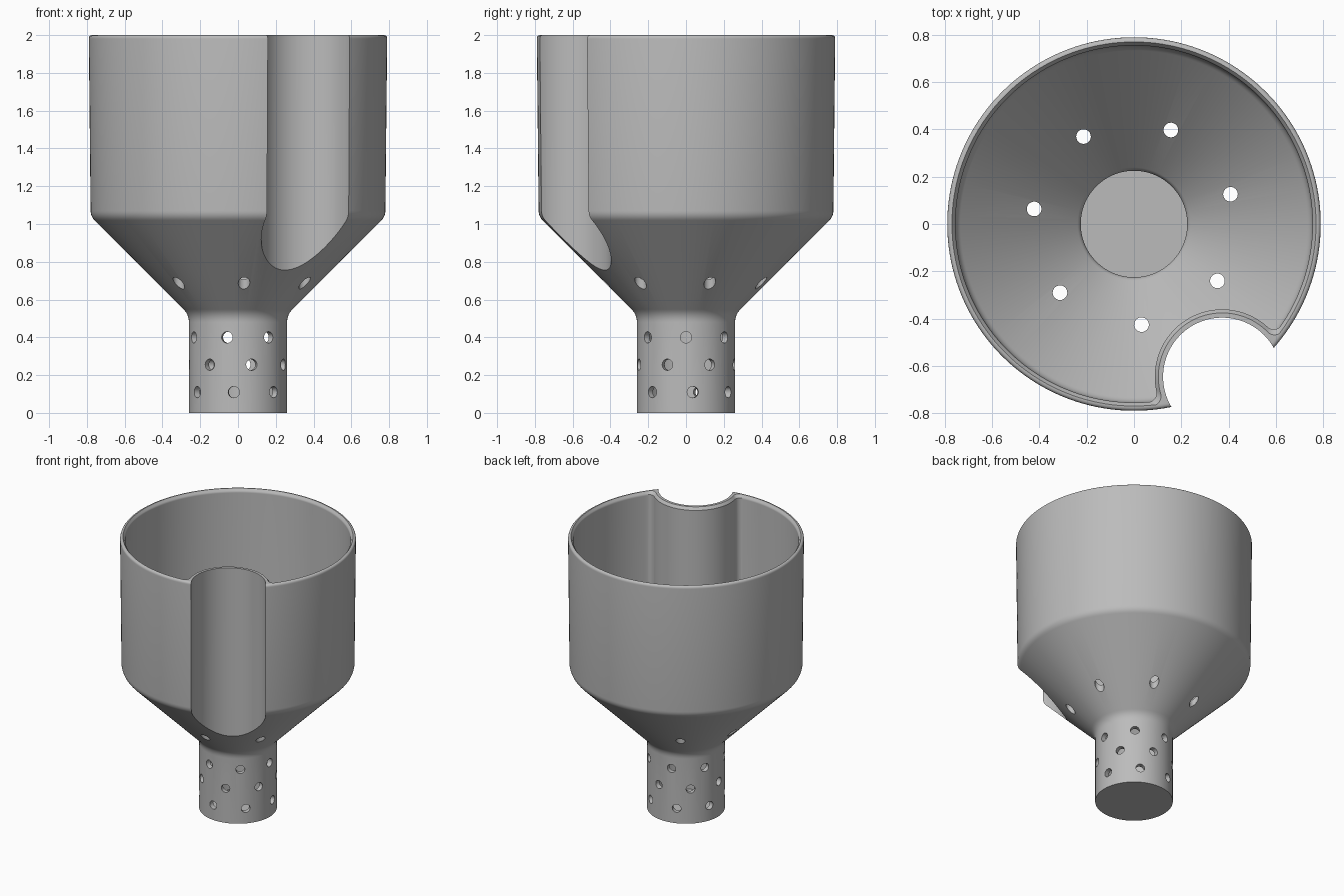
import bpy, bmesh, math
from mathutils import Matrix, Vector

if "Cube" in bpy.data.objects:
    bpy.data.objects.remove(bpy.data.objects["Cube"], do_unlink=True)

GROOVE_ANGLE = math.radians(-60)
GROOVE_DIST = 0.746
HOLES = 7
TURN = 2 * math.pi / HOLES


def new_object(name, bm):
    bmesh.ops.recalc_face_normals(bm, faces=bm.faces)
    mesh = bpy.data.meshes.new(name)
    bm.to_mesh(mesh)
    bm.free()
    obj = bpy.data.objects.new(name, mesh)
    bpy.context.collection.objects.link(obj)
    return obj


def loft(name, rings):
    """Skin a stack of equal rings and cap both ends."""
    bm = bmesh.new()
    loops = [[bm.verts.new(p) for p in ring] for ring in rings]
    for low, high in zip(loops, loops[1:]):
        for i in range(len(low)):
            bm.faces.new((low[i - 1], low[i], high[i], high[i - 1]))
    bm.faces.new(loops[0])
    bm.faces.new(loops[-1])
    return new_object(name, bm)


def rounded(points, steps=6):
    """Replace each (radius, height, cut) corner by a small curve."""
    result = []
    for i, (r, z, cut) in enumerate(points):
        p = Vector((r, z))
        if not cut:
            result.append(p)
            continue
        a = p + (Vector(points[i - 1][:2]) - p).normalized() * cut
        b = p + (Vector(points[i + 1][:2]) - p).normalized() * cut
        for k in range(steps + 1):
            t = k / steps
            result.append(a * (1 - t) ** 2 + p * 2 * t * (1 - t) + b * t * t)
    return result


def lathe(name, points, sides=160):
    return loft(name, [[(r * math.cos(2 * math.pi * i / sides),
                         r * math.sin(2 * math.pi * i / sides), z)
                        for i in range(sides)] for r, z in rounded(points)])


def arc(centre, radius, start, end, steps):
    return [centre + radius * Vector((math.cos(a), math.sin(a)))
            for a in (start + (end - start) * k / steps for k in range(steps + 1))]


def groove_wall_ring(z, wall, bowl, fillet=0.04):
    """Plan of the groove wall, flaring smoothly into the bowl wall."""
    c = Vector((GROOVE_DIST, 0))
    a, b = bowl - fillet, wall + fillet
    x = (a * a - b * b + c.x ** 2) / (2 * c.x)
    f = Vector((x, math.sqrt(a * a - x * x)))
    to_f = math.atan2(f.y, f.x - c.x)
    flare = arc(f, fillet, math.atan2(f.y, f.x), to_f - math.pi, 8)
    back = arc(c, wall, to_f, 2 * math.pi - to_f, 48)[1:-1]
    mirrored = [Vector((p.x, -p.y)) for p in reversed(flare)]
    plan = flare + back + mirrored + [Vector((1, -0.4)), Vector((1, 0.4))]
    turn = Matrix.Rotation(GROOVE_ANGLE, 3, 'Z')
    return [turn @ Vector((p.x, p.y, z)) for p in plan]


def add_cylinder(bm, radius, depth, matrix, sides=24):
    bmesh.ops.create_cone(bm, cap_ends=True, segments=sides, radius1=radius,
                          radius2=radius, depth=depth, matrix=matrix)


def cut(target, cutter):
    mod = target.modifiers.new("cut", 'BOOLEAN')
    mod.operation, mod.solver, mod.object = 'DIFFERENCE', 'EXACT', cutter
    bpy.ops.object.select_all(action='DESELECT')
    bpy.context.view_layer.objects.active = target
    target.select_set(True)
    bpy.ops.object.modifier_apply(modifier=mod.name)
    bpy.data.objects.remove(cutter, do_unlink=True)


# Outer body: neck, cone and bowl
funnel = lathe("funnel", [(0.26, 0, 0), (0.26, 0.52, 0.04), (0.78, 1.04, 0.03),
                          (0.79, 2, 0.02), (0.7, 2, 0)])

# Vertical groove down the side of the bowl
bm = bmesh.new()
add_cylinder(bm, 0.25, 2.4, Matrix.Rotation(GROOVE_ANGLE, 4, 'Z')
             @ Matrix.Translation((GROOVE_DIST, 0, 1.1)), 96)
cut(funnel, new_object("groove_cutter", bm))

# Hollow inside, leaving a wall around the groove
cavity = lathe("cavity", [(0.225, 0.03, 0), (0.225, 0.535, 0.02),
                          (0.755, 1.065, 0.03), (0.755, 1.98, 0.008),
                          (0.77, 2, 0), (0.775, 2.02, 0)])
cut(cavity, loft("groove_wall", [groove_wall_ring(*s) for s in (
    (0.5, 0.285, 0.757), (1.98, 0.285, 0.757), (2, 0.27, 0.773), (2.1, 0.268, 0.78))]))
cut(funnel, cavity)

# Drain holes: one upright ring in the cone, three sideways rows in the neck
bm = bmesh.new()
for k in range(HOLES):
    cone_turn = Matrix.Rotation(math.radians(120) + k * TURN, 4, 'Z')
    add_cylinder(bm, 0.031, 0.4, cone_turn @ Matrix.Translation((0.427, 0, 0.75)))
    for z, phase in ((0.11, 8), (0.255, 29), (0.4, 0)):
        row_turn = Matrix.Rotation(math.radians(phase) + k * TURN, 4, 'Z')
        add_cylinder(bm, 0.03, 0.17, row_turn @ Matrix.Translation((0.235, 0, z))
                     @ Matrix.Rotation(math.pi / 2, 4, 'Y'))
cut(funnel, new_object("hole_cutter", bm))

# Plain grey plastic
grey = bpy.data.materials.new("grey_plastic")
grey.use_nodes = True
colour = (0.5, 0.5, 0.5, 1)
grey.diffuse_color = colour
grey.node_tree.nodes["Principled BSDF"].inputs["Base Color"].default_value = colour
funnel.data.materials.clear()
funnel.data.materials.append(grey)
for face in funnel.data.polygons:
    face.material_index = 0

bpy.ops.object.select_all(action='DESELECT')
bpy.context.view_layer.objects.active = funnel
funnel.select_set(True)
bpy.ops.object.shade_smooth_by_angle(angle=math.radians(30))
